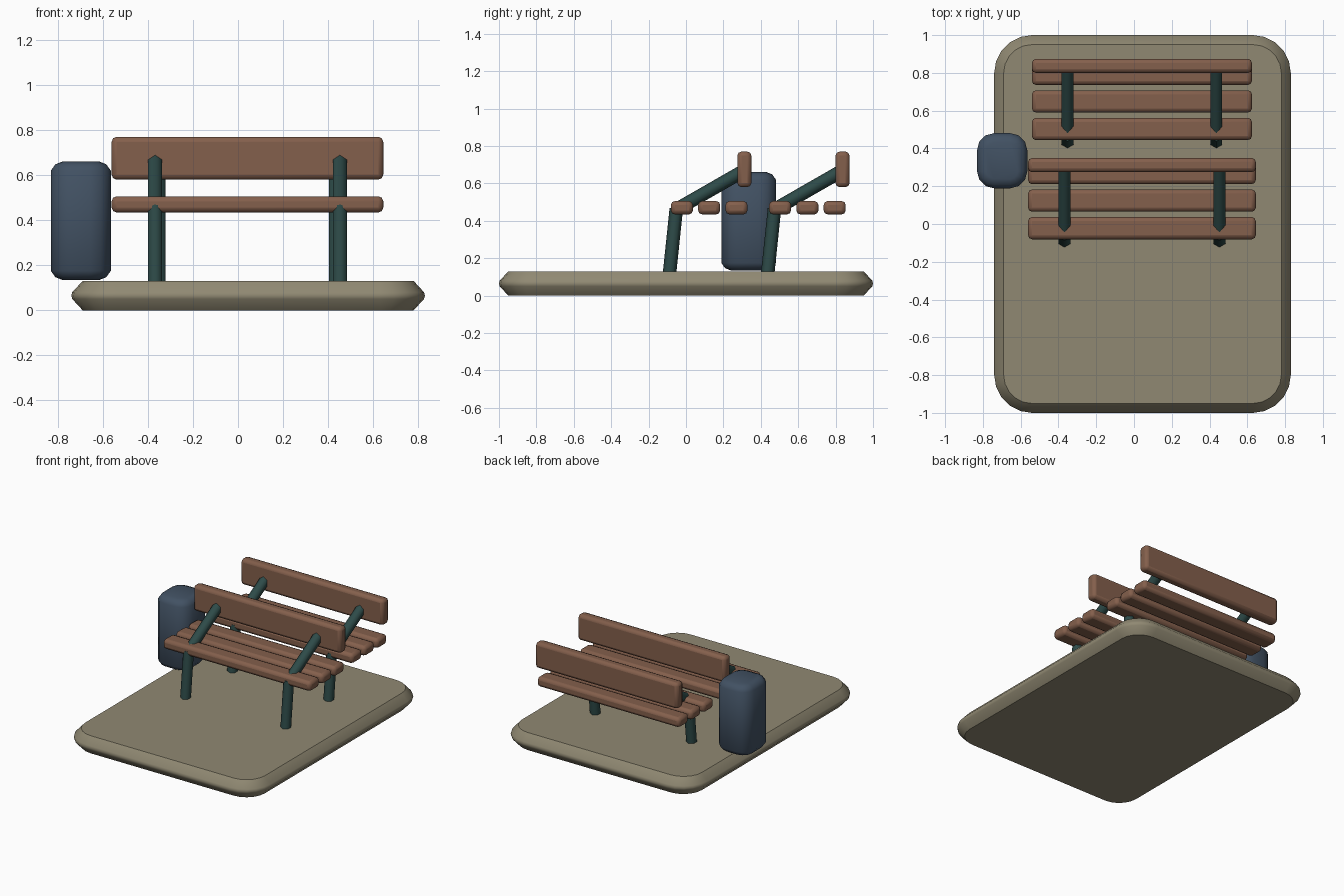
import bpy, bmesh, math
from mathutils import Vector

cube = bpy.data.objects.get("Cube")
if cube:
    bpy.data.objects.remove(cube, do_unlink=True)


def material(name, rgb):
    m = bpy.data.materials.new(name)
    m.use_nodes = True
    m.diffuse_color = (*rgb, 1)
    m.node_tree.nodes["Principled BSDF"].inputs["Base Color"].default_value = (*rgb, 1)
    return m


STONE = material("stone", (0.28, 0.25, 0.17))
WOOD = material("wood", (0.23, 0.115, 0.072))
IRON = material("green_iron", (0.027, 0.07, 0.066))
STEEL = material("blue_steel", (0.054, 0.083, 0.125))


def finish(obj, name, mat, angle=40):
    obj.name = name
    obj.data.materials.append(mat)
    bpy.ops.object.select_all(action="DESELECT")
    obj.select_set(True)
    bpy.context.view_layer.objects.active = obj
    bpy.ops.object.shade_smooth_by_angle(angle=math.radians(angle))
    return obj


def rounded_block(name, mat, center, half, radius, steps, layers, angle):
    """Stack of rounded rectangles; layers are (height, inset) pairs."""
    bm = bmesh.new()
    rings = []
    for z, inset in layers:
        ring = []
        r = radius - inset
        for i, (sx, sy) in enumerate([(1, 1), (-1, 1), (-1, -1), (1, -1)]):
            for s in range(steps + 1):
                a = math.pi / 2 * (i + s / steps)
                ring.append(bm.verts.new((
                    center[0] + sx * (half[0] - radius) + r * math.cos(a),
                    center[1] + sy * (half[1] - radius) + r * math.sin(a), z)))
        rings.append(ring)
    n = len(rings[0])
    for low, high in zip(rings, rings[1:]):
        for i in range(n):
            j = (i + 1) % n
            bm.faces.new((low[i], low[j], high[j], high[i]))
    bm.faces.new(rings[0][::-1])
    bm.faces.new(rings[-1])
    mesh = bpy.data.meshes.new(name)
    bm.to_mesh(mesh)
    bm.free()
    obj = bpy.data.objects.new(name, mesh)
    bpy.context.collection.objects.link(obj)
    return finish(obj, name, mat, angle)


def plank(name, center, size):
    bpy.ops.mesh.primitive_cube_add(size=1, location=center)
    obj = bpy.context.object
    obj.scale = size
    bpy.ops.object.transform_apply(location=False, rotation=False, scale=True)
    bev = obj.modifiers.new("rounded_edges", "BEVEL")
    bev.width = 0.022
    bev.segments = 2
    return finish(obj, name, WOOD, 50)


def bar(name, start, end, radius=0.036):
    """Six-sided bar with a ridge along its upper side."""
    a, b = Vector(start), Vector(end)
    d = b - a
    bpy.ops.mesh.primitive_cylinder_add(vertices=6, radius=radius, depth=d.length,
                                        location=(a + b) / 2)
    obj = bpy.context.object
    # Bars lean only in the y-z plane
    obj.rotation_euler.x = -math.atan2(d.y, d.z)
    return finish(obj, name, IRON, 65)


def bench(label, y, length, post_gap):
    x = 0.042
    for i in range(3):
        plank(f"{label}_seat_slat_{i + 1}", (x, y - 0.022 + 0.146 * i, 0.47),
              (length, 0.118, 0.072))
    plank(f"{label}_backrest", (x, y + 0.312, 0.675), (length, 0.075, 0.19))
    for side, s in (("right", -1), ("left", 1)):
        px = x + s * post_gap
        bar(f"{label}_{side}_leg", (px, y - 0.088, 0.12), (px, y - 0.052, 0.465))
        bar(f"{label}_{side}_back_support", (px, y - 0.04, 0.467), (px, y + 0.3, 0.662))


# Paved base with a chamfered rim
rounded_block("base", STONE, (0.045, 0), (0.785, 1), 0.2, 5,
              [(0, 0.05), (0.05, 0.004), (0.065, 0), (0.08, 0.004), (0.13, 0.05)], 40)

# Two benches, one behind the other
bench("front_bench", 0, 1.206, 0.41)
bench("rear_bench", 0.525, 1.165, 0.394)

# Litter bin beside the benches
rounded_block("litter_bin", STEEL, (-0.698, 0.335), (0.133, 0.146), 0.09, 3,
              [(0.135, 0.05), (0.147, 0.02), (0.175, 0),
               (0.62, 0), (0.648, 0.02), (0.66, 0.05)], 60)
